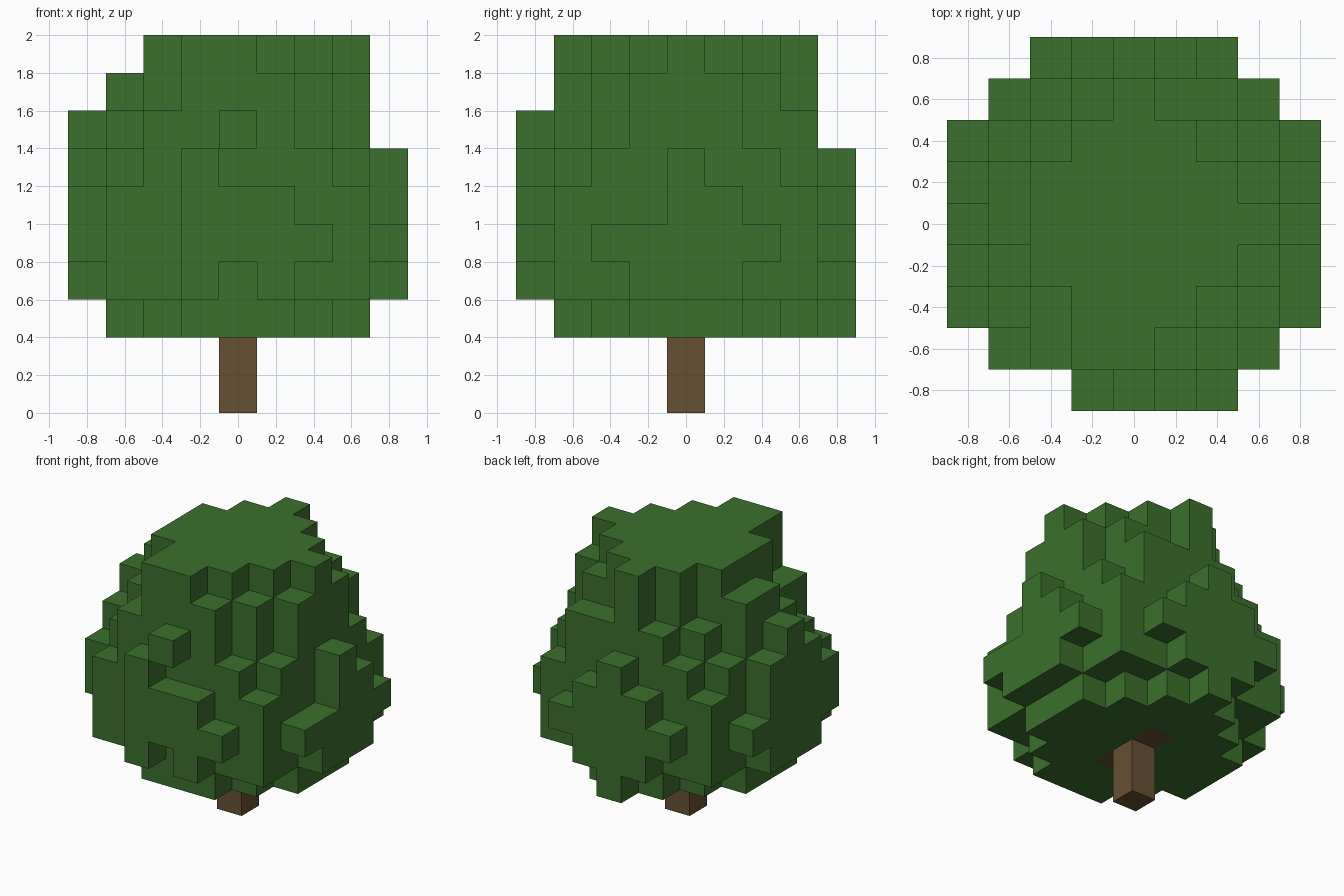
import bpy
import bmesh
from mathutils import Vector

cube = bpy.data.objects.get("Cube")
if cube:
    bpy.data.objects.remove(cube, do_unlink=True)

CELL = 0.2
CROWN_BASE = 2  # cells of bare trunk below the crown


def make_material(name, color):
    mat = bpy.data.materials.new(name)
    mat.use_nodes = True
    mat.diffuse_color = color
    shader = mat.node_tree.nodes["Principled BSDF"]
    shader.inputs["Base Color"].default_value = color
    shader.inputs["Roughness"].default_value = 0.9
    return mat


def disc(widths, level):
    """Stepped disc: half width in x for each distance from the middle row."""
    reach = len(widths) - 1
    return {(x, y, level)
            for y in range(-reach, reach + 1)
            for x in range(-widths[abs(y)], widths[abs(y)] + 1)}


def voxel_object(name, cells, solid, mat):
    """Build the exposed faces of cells as one welded mesh."""
    bm = bmesh.new()
    corners = {}

    def corner(point):
        key = tuple(round(c * 2) for c in point)
        if key not in corners:
            place = point + Vector((0, 0, 0.5))
            corners[key] = bm.verts.new(place * CELL)
        return corners[key]

    for cell in sorted(cells):
        for axis in range(3):
            for sign in (-1, 1):
                normal = Vector((0, 0, 0))
                normal[axis] = sign
                beside = tuple(int(c + n) for c, n in zip(cell, normal))
                if beside in solid:
                    continue
                u = Vector((0, 0, 0))
                u[(axis + 1) % 3] = 1
                v = normal.cross(u)
                middle = Vector(cell) + normal / 2
                ring = [(-u - v), (u - v), (u + v), (v - u)]
                bm.faces.new([corner(middle + r / 2) for r in ring])

    mesh = bpy.data.meshes.new(name)
    bm.to_mesh(mesh)
    bm.free()
    mesh.materials.append(mat)
    obj = bpy.data.objects.new(name, mesh)
    bpy.context.collection.objects.link(obj)
    return obj


# Crown layers, bottom to top: stepped disc, extra leaf cells, missing leaf cells
layers = [
    ((3, 3, 2, 1), [(0, 4)], []),
    ((4, 4, 3, 3, 1), [], [(0, -4)]),
    ((4, 4, 4, 3, 2), [], [(-2, -4)]),
    ((4, 4, 3, 3, 1), [(-4, -2)], [(4, -1)]),
    ((4, 3, 3, 2, 0), [(-4, -1), (-4, 1), (-1, -4)], [(0, -4)]),
    ((3, 3, 2, 1), [(0, -4), (-2, -3), (-4, 0), (2, 3)], []),
    ((3, 2, 1, 0), [(3, -1), (3, 1), (-3, 1), (2, -2), (2, 2),
                    (-1, -3), (1, -3)], []),
    ((2, 2, 1, 0), [(3, 0), (-1, -3)], []),
]
leaves = set()
for level, (widths, extra, missing) in enumerate(layers, CROWN_BASE):
    leaves |= disc(widths, level)
    leaves |= {(x, y, level) for x, y in extra}
    leaves -= {(x, y, level) for x, y in missing}

# Trunk with two short branches entering the crown
wood = {(0, 0, z) for z in range(CROWN_BASE + 1)}
wood |= {(0, side, CROWN_BASE) for side in (-1, 1)}
leaves -= wood
solid = leaves | wood

voxel_object("leaf_crown", leaves, solid,
             make_material("leaf green", (0.045, 0.162, 0.026, 1)))
voxel_object("trunk", wood, solid,
             make_material("bark brown", (0.135, 0.08, 0.033, 1)))
